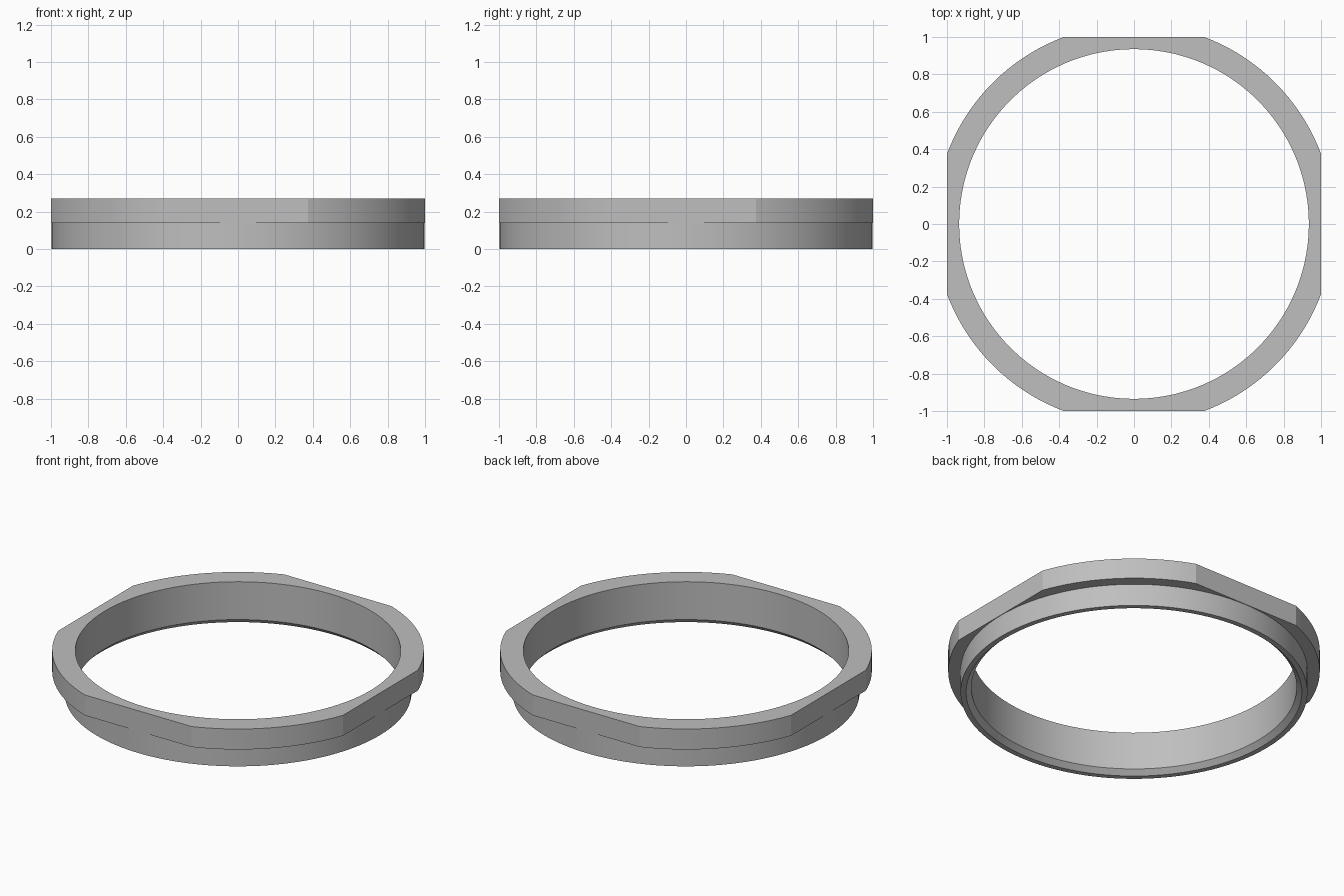
import bpy
import bmesh
from math import atan2, cos, sin, pi, radians

cube = bpy.data.objects.get("Cube")
if cube:
    bpy.data.objects.remove(cube, do_unlink=True)

# Main sizes
HEIGHT, LEDGE = 0.27, 0.14
BORE, SLEEVE, COLLAR = 0.935, 0.997, 1.068
CHAMFER = 0.03
FLAT_HALF = 0.375
FLAT_STEPS, ARC_STEPS = 12, 18


def material(name, grey):
    mat = bpy.data.materials.new(name)
    mat.use_nodes = True
    colour = (grey, grey, grey, 1)
    mat.diffuse_color = colour
    mat.node_tree.nodes["Principled BSDF"].inputs["Base Color"].default_value = colour
    return mat


def ring_angles():
    """Angles around the ring, landing exactly on the ends of each flat."""
    half = atan2(FLAT_HALF, 1)
    angles = []
    for side in range(4):
        mid = side * pi / 2
        angles += [mid - half + 2 * half * i / FLAT_STEPS for i in range(FLAT_STEPS)]
        arc = pi / 2 - 2 * half
        angles += [mid + half + arc * i / ARC_STEPS for i in range(ARC_STEPS)]
    return angles


def collar_radius(a):
    """Round collar trimmed by four flats one unit from the axis."""
    return min(COLLAR, 1 / max(abs(cos(a)), abs(sin(a))))


def section(a):
    """Cross-section of the ring at one angle, as radius and height."""
    r = collar_radius(a)
    return [(BORE, HEIGHT), (BORE, CHAMFER), (BORE + CHAMFER, 0), (SLEEVE, 0),
            (SLEEVE, LEDGE), (r, LEDGE), (r, HEIGHT)]


# Ring: round sleeve with chamfered bore and a wider collar with four flats
bm = bmesh.new()
loops = [[bm.verts.new((r * cos(a), r * sin(a), z)) for r, z in section(a)]
         for a in ring_angles()]
for i, here in enumerate(loops):
    there = loops[(i + 1) % len(loops)]
    for j in range(len(here)):
        k = (j + 1) % len(here)
        bm.faces.new((here[j], here[k], there[k], there[j]))
bmesh.ops.recalc_face_normals(bm, faces=bm.faces)
mesh = bpy.data.meshes.new("collar_ring")
bm.to_mesh(mesh)
bm.free()

ring = bpy.data.objects.new("collar_ring", mesh)
bpy.context.collection.objects.link(ring)
mesh.materials.append(material("light grey", 0.52))

bpy.ops.object.select_all(action="DESELECT")
ring.select_set(True)
bpy.context.view_layer.objects.active = ring
bpy.ops.object.shade_smooth_by_angle(angle=radians(15))
